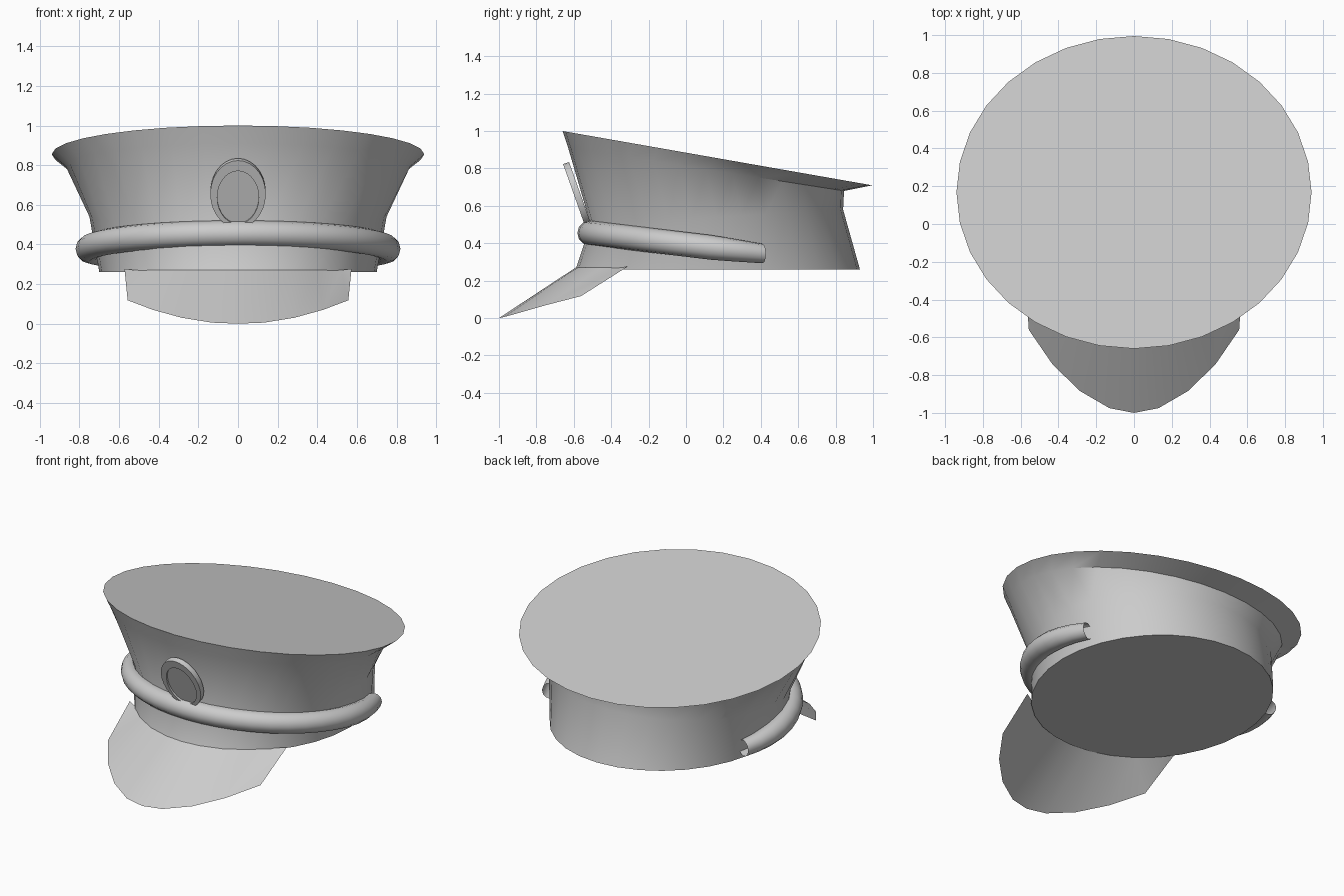
import bpy, bmesh, math
from mathutils import Matrix

if "Cube" in bpy.data.objects:
    bpy.data.objects.remove(bpy.data.objects["Cube"])

N = 32


def finish(name, bm, angle=35, recalc=True):
    if recalc:
        bmesh.ops.recalc_face_normals(bm, faces=bm.faces[:])
    me = bpy.data.meshes.new(name)
    bm.to_mesh(me)
    bm.free()
    ob = bpy.data.objects.new(name, me)
    bpy.context.collection.objects.link(ob)
    bpy.ops.object.select_all(action='DESELECT')
    ob.select_set(True)
    bpy.context.view_layer.objects.active = ob
    bpy.ops.object.shade_smooth_by_angle(angle=math.radians(angle))
    return ob


def bridge(bm, a, b, closed=True):
    n = len(a)
    for i in range(n if closed else n - 1):
        j = (i + 1) % n
        bm.faces.new((a[i], a[j], b[j], b[i]))


# Crown: tilted ellipses given as x radius, front y, back y, front z, back z
bm = bmesh.new()
rings = []
for rx, yf, yb, zf, zb in [(0.70, -0.59, 0.93, 0.26, 0.26),
                           (0.75, -0.51, 0.84, 0.50, 0.58),
                           (0.87, -0.63, 0.845, 0.91, 0.68),
                           (0.94, -0.66, 0.995, 1.00, 0.71)]:
    ring = []
    for i in range(N):
        t = math.tau * i / N
        s = (1 + math.sin(t)) / 2
        ring.append(bm.verts.new((rx * math.cos(t), yf + (yb - yf) * s, zf + (zb - zf) * s)))
    rings.append(ring)
for a, b in zip(rings, rings[1:]):
    bridge(bm, a, b)
bm.faces.new(rings[0])
bm.faces.new(rings[-1])
finish("crown", bm, 40)

# Rolled band: tube swept round the front, open at both ends
bm = bmesh.new()
prev = None
steps, sides = 28, 12
for i in range(steps + 1):
    f = i / steps
    t = math.radians(-201 + 222 * f)
    cx, sy = math.cos(t), math.sin(t)
    y = 0.165 + 0.68 * sy
    zc = 0.455 - 0.11 * (y + 0.515) / 0.925
    r = 0.066 - 0.014 * max(0, min(1, (y - 0.15) / 0.26))
    ring = []
    for k in range(sides):
        p = math.tau * k / sides
        o = r * math.cos(p)
        ring.append(bm.verts.new(((0.755 + o) * cx, 0.165 + (0.68 + o) * sy, zc + r * math.sin(p))))
    if prev:
        bridge(bm, prev, ring)
    prev = ring
finish("band", bm, 50)

# Visor: thin sheet from the base ellipse down to the curved outer edge
half = [(0.13, -0.975, 0.005, 0.12), (0.285, -0.885, 0.03, 0.26),
        (0.43, -0.745, 0.07, 0.40), (0.557, -0.56, 0.118, 0.52)]
outer = [(-x, y, z, -u) for x, y, z, u in reversed(half)] + [(0, -1.0, 0, 0)] + half
bm = bmesh.new()
edge, inner = [], []
for x, y, z, u in outer:
    edge.append(bm.verts.new((x, y, z)))
    inner.append(bm.verts.new((u, 0.17 - 0.76 * math.sqrt(1 - (u / 0.70) ** 2), 0.27)))
bridge(bm, edge, inner, closed=False)
for i, s in ((0, -1), (-1, 1)):
    tip = bm.verts.new((s * 0.573, -0.31, 0.277))
    vs = [edge[i], tip, inner[i]]
    bm.faces.new(vs if s > 0 else vs[::-1])
finish("visor", bm, 40, recalc=False)

# Oval badge: rim with a recessed centre, leaning with the crown front
bm = bmesh.new()
profile = [(0.14, 0.18, 0, 0.0), (0.14, 0.18, 0, 0.034),
           (0.105, 0.142, -0.018, 0.034), (0.105, 0.142, -0.018, 0.022)]
loops = [[bm.verts.new((rx * math.cos(math.tau * i / 28), ry * math.sin(math.tau * i / 28) + dy, h))
          for i in range(28)] for rx, ry, dy, h in profile]
for a, b in zip(loops, loops[1:]):
    bridge(bm, a, b)
bm.faces.new(loops[0])
bm.faces.new(loops[-1])
badge = finish("badge", bm, 30)
badge.matrix_world = Matrix.Translation((0, -0.565, 0.665)) @ Matrix.Rotation(math.radians(109.5), 4, 'X')
